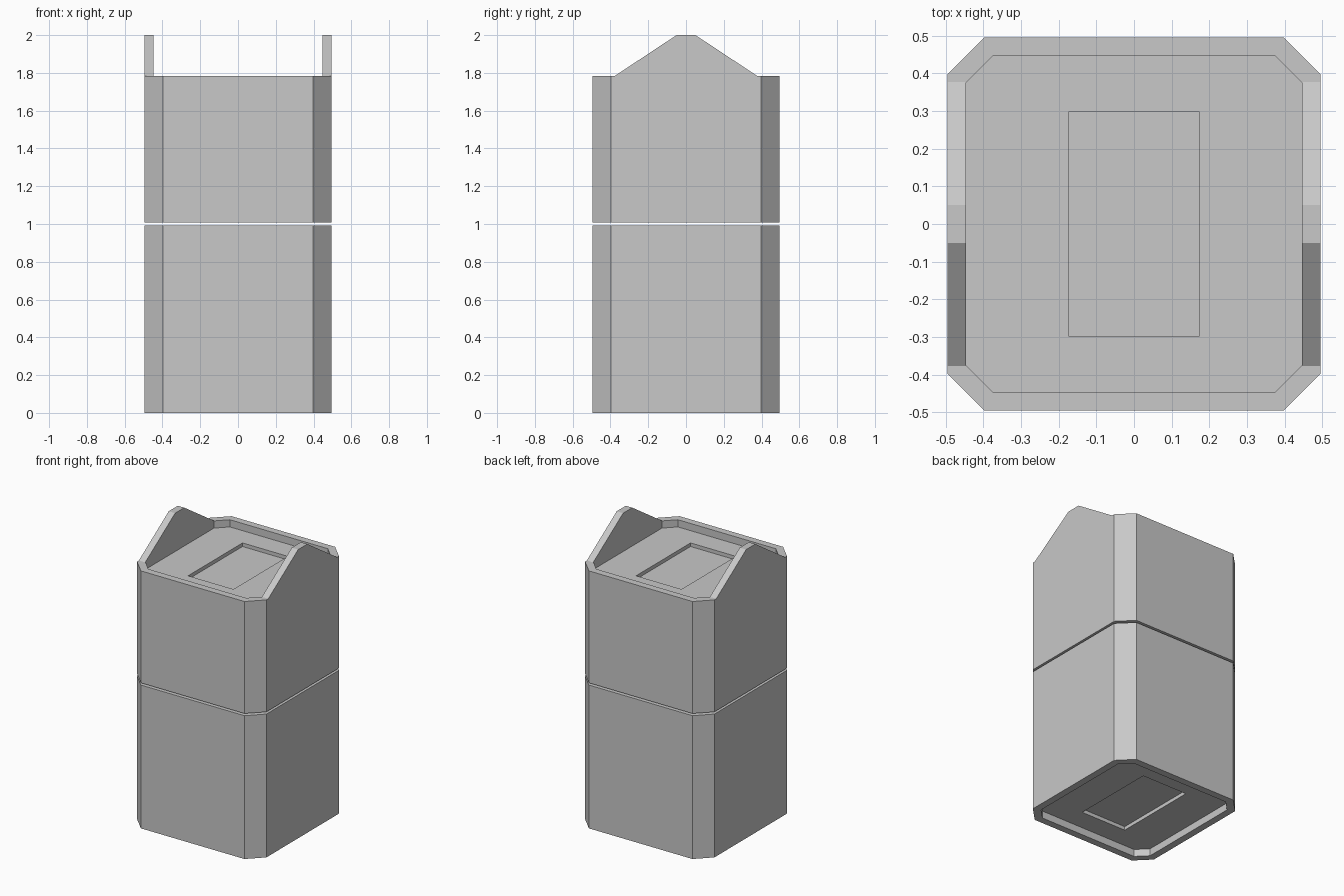
import bpy
import bmesh

cube = bpy.data.objects.get("Cube")
if cube:
    bpy.data.objects.remove(cube, do_unlink=True)

# One plain grey for the whole model
GREY = (0.58, 0.58, 0.58, 1)
grey = bpy.data.materials.new("plain grey")
grey.use_nodes = True
grey.diffuse_color = GREY
grey.node_tree.nodes["Principled BSDF"].inputs["Base Color"].default_value = GREY

HALF = 0.496       # half width of a block
INNER = 0.447      # half width inside the rim
INNER_CUT = 0.072  # corner cut inside the rim
RECESS = 0.05      # depth of the rimmed tray
POCKET = 0.025     # extra depth of the rectangular pocket
SHOULDER = 1.784   # rim height of the upper block


def finish(name, bm):
    bmesh.ops.remove_doubles(bm, verts=bm.verts, dist=0.0001)
    bmesh.ops.recalc_face_normals(bm, faces=bm.faces)
    mesh = bpy.data.meshes.new(name)
    bm.to_mesh(mesh)
    bm.free()
    mesh.materials.append(grey)
    obj = bpy.data.objects.new(name, mesh)
    bpy.context.collection.objects.link(obj)
    return obj


def ring(bm, hx, hy, cut, z):
    """Rectangle with cut corners; a zero cut gives paired corner points."""
    pts = [(hx, cut - hy), (hx, hy - cut), (hx - cut, hy), (cut - hx, hy),
           (-hx, hy - cut), (-hx, cut - hy), (cut - hx, -hy), (hx - cut, -hy)]
    return [bm.verts.new((x, y, z)) for x, y in pts]


def block(name, bottom, top):
    """Chamfered block with a rimmed tray and pocket in both ends."""
    bm = bmesh.new()

    def end(z, inward):
        floor = z + inward * RECESS
        deep = floor + inward * POCKET
        return [ring(bm, 0.174, 0.298, 0, deep),
                ring(bm, 0.174, 0.298, 0, floor),
                ring(bm, INNER, INNER, INNER_CUT, floor),
                ring(bm, INNER, INNER, INNER_CUT, z),
                ring(bm, HALF, HALF, 0.099, z)]

    rings = end(bottom, 1) + end(top, -1)[::-1]
    for a, b in zip(rings, rings[1:]):
        for i in range(8):
            j = (i + 1) % 8
            bm.faces.new((a[i], a[j], b[j], b[i]))
    bm.faces.new(rings[0])
    bm.faces.new(rings[-1])
    return finish(name, bm)


def gable(name, side):
    """Thin trapezoid wall standing on one side rim."""
    bm = bmesh.new()
    profile = [(-0.377, SHOULDER), (0.377, SHOULDER), (0.05, 2), (-0.05, 2)]
    face = bm.faces.new([bm.verts.new((side * INNER, y, z)) for y, z in profile])
    new = bmesh.ops.extrude_face_region(bm, geom=[face])["geom"]
    verts = [v for v in new if isinstance(v, bmesh.types.BMVert)]
    bmesh.ops.translate(bm, verts=verts, vec=(side * (HALF - INNER), 0, 0))
    return finish(name, bm)


# Two stacked blocks with a narrow gap, and the gables on top
block("lower_block", 0, 0.993)
block("upper_block", 1.008, SHOULDER)
gable("left_gable", 1)
gable("right_gable", -1)
